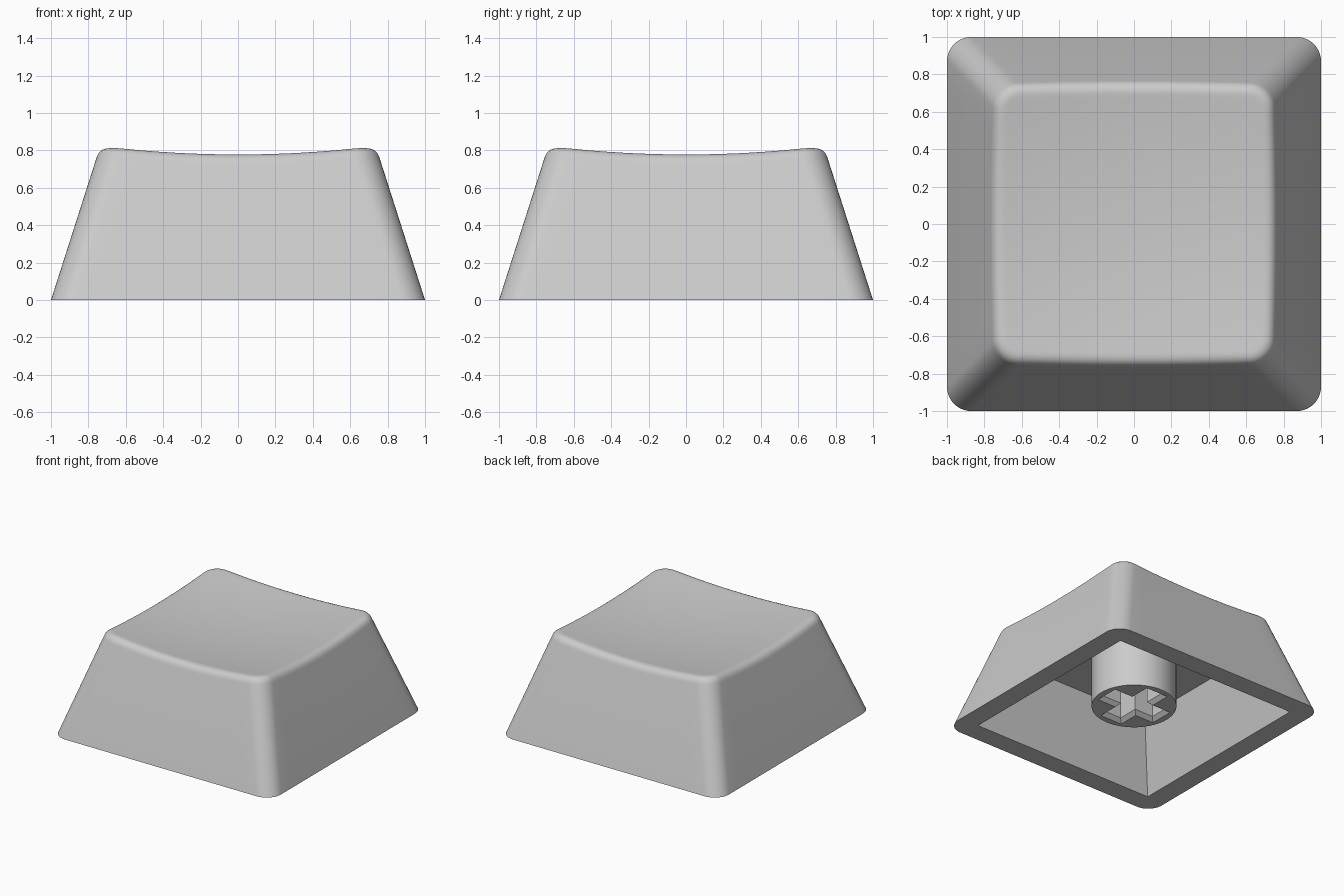
import bpy, bmesh, math

if "Cube" in bpy.data.objects:
    bpy.data.objects.remove(bpy.data.objects["Cube"])

LEAN = 0.32                      # side walls move in this far per unit of height
CEILING = 0.55                   # height of the cavity ceiling
grey = bpy.data.materials.new("warm grey plastic")
grey.diffuse_color = (0.6, 0.6, 0.6, 1)
grey.use_nodes = True
grey.node_tree.nodes["Principled BSDF"].inputs["Base Color"].default_value = grey.diffuse_color


def dish(x, y):
    """Height of the shallow spherical top."""
    return 0.736 + (x * x + y * y) / 11.6


def square_points(half, radius, along=14, corner=10):
    """Rounded square outline; every call gives the same point count."""
    pts = []
    c = half - radius
    for q in range(4):
        ca, sa = round(math.cos(q * math.pi / 2)), round(math.sin(q * math.pi / 2))
        quarter = [(half, -c + 2 * c * i / along) for i in range(along)]
        for i in range(corner):
            a = math.pi / 2 * i / corner
            quarter.append((c + radius * math.cos(a), c + radius * math.sin(a)))
        pts += [(x * ca - y * sa, x * sa + y * ca) for x, y in quarter]
    return pts


def rim_ring(inset, drop, radius):
    """Outline that follows the dished edge, staying on the leaning walls."""
    ring = []
    for x, y in square_points(0.745, radius):
        k = 1.0
        for _ in range(5):       # settle on where the wall meets the dish
            z = dish(x * k, y * k) - drop
            k = (1 - LEAN * z - inset) / 0.745
        ring.append((x * k, y * k, z))
    return ring


def finish(obj, angle=30):
    obj.data.materials.append(grey)
    bpy.ops.object.select_all(action='DESELECT')
    obj.select_set(True)
    bpy.context.view_layer.objects.active = obj
    bpy.ops.object.shade_smooth_by_angle(angle=math.radians(angle))


def add_object(name, bm):
    bmesh.ops.recalc_face_normals(bm, faces=bm.faces)
    mesh = bpy.data.meshes.new(name)
    bm.to_mesh(mesh)
    bm.free()
    obj = bpy.data.objects.new(name, mesh)
    bpy.context.collection.objects.link(obj)
    return obj


def loft(bm, rings):
    """Join equal-length rings with quads and return the vertex loops."""
    loops = [[bm.verts.new(p) for p in ring] for ring in rings]
    n = len(loops[0])
    for a, b in zip(loops, loops[1:]):
        for i in range(n):
            j = (i + 1) % n
            bm.faces.new((a[i], a[j], b[j], b[i]))
    return loops


# Cap shell: one loft from the cavity ceiling, round the base, up to the dish
rings = [[(x, y, CEILING) for x, y in square_points(0.667, 0)],
         [(x, y, 0.0) for x, y in square_points(0.834, 0)],
         [(x, y, 0.0) for x, y in square_points(1.0, 0.13)]]
T, STEPS = 0.06, 8
for i in range(STEPS + 1):       # rounded rim
    t = i / STEPS
    inset = T * t * t
    rings.append(rim_ring(inset, 0.95 * T * (1 - t) ** 2, 0.13 - 0.8 * inset))
edge = rings[-1]
for s in (0.96, 0.85, 0.7, 0.55, 0.4, 0.25, 0.1):    # dished top
    rings.append([(x * s, y * s, dish(x * s, y * s)) for x, y, z in edge])

bm = bmesh.new()
loops = loft(bm, rings)
n = len(loops[0])
for loop, z in ((loops[0], CEILING), (loops[-1], dish(0, 0))):
    centre = bm.verts.new((0, 0, z))
    for i in range(n):
        bm.faces.new((loop[i], loop[(i + 1) % n], centre))
bmesh.ops.remove_doubles(bm, verts=bm.verts, dist=0.0005)
finish(add_object("cap_shell", bm))

# Mounting stem: round post under the cavity ceiling
bm = bmesh.new()
bmesh.ops.create_cone(bm, cap_ends=True, segments=64, radius1=0.32, radius2=0.32,
                      depth=CEILING - 0.11)
bmesh.ops.translate(bm, verts=bm.verts, vec=(0, 0, (CEILING + 0.11) / 2))
stem = add_object("mounting_stem", bm)


def cross(grow, z):
    """Plus-shaped outline at one height."""
    arm, wide = 0.24 + grow, 0.07 + grow
    pts = []
    for q in range(4):
        for x, y in ((arm, -wide), (arm, wide), (wide, wide)):
            for _ in range(q):
                x, y = -y, x
            pts.append((x, y, z))
    return pts


# Cross-shaped socket with a chamfered mouth, cut into the post
bm = bmesh.new()
loops = loft(bm, [cross(0.03, 0.05), cross(0.03, 0.11), cross(0, 0.14), cross(0, 0.5)])
bm.faces.new(loops[0])
bm.faces.new(loops[-1])
cutter = add_object("socket_cutter", bm)
cutter.hide_render = True

cut = stem.modifiers.new("socket", 'BOOLEAN')
cut.operation = 'DIFFERENCE'
cut.solver = 'EXACT'
cut.object = cutter
bpy.context.view_layer.objects.active = stem
bpy.ops.object.modifier_apply(modifier=cut.name)
bpy.data.objects.remove(cutter, do_unlink=True)
finish(stem)
